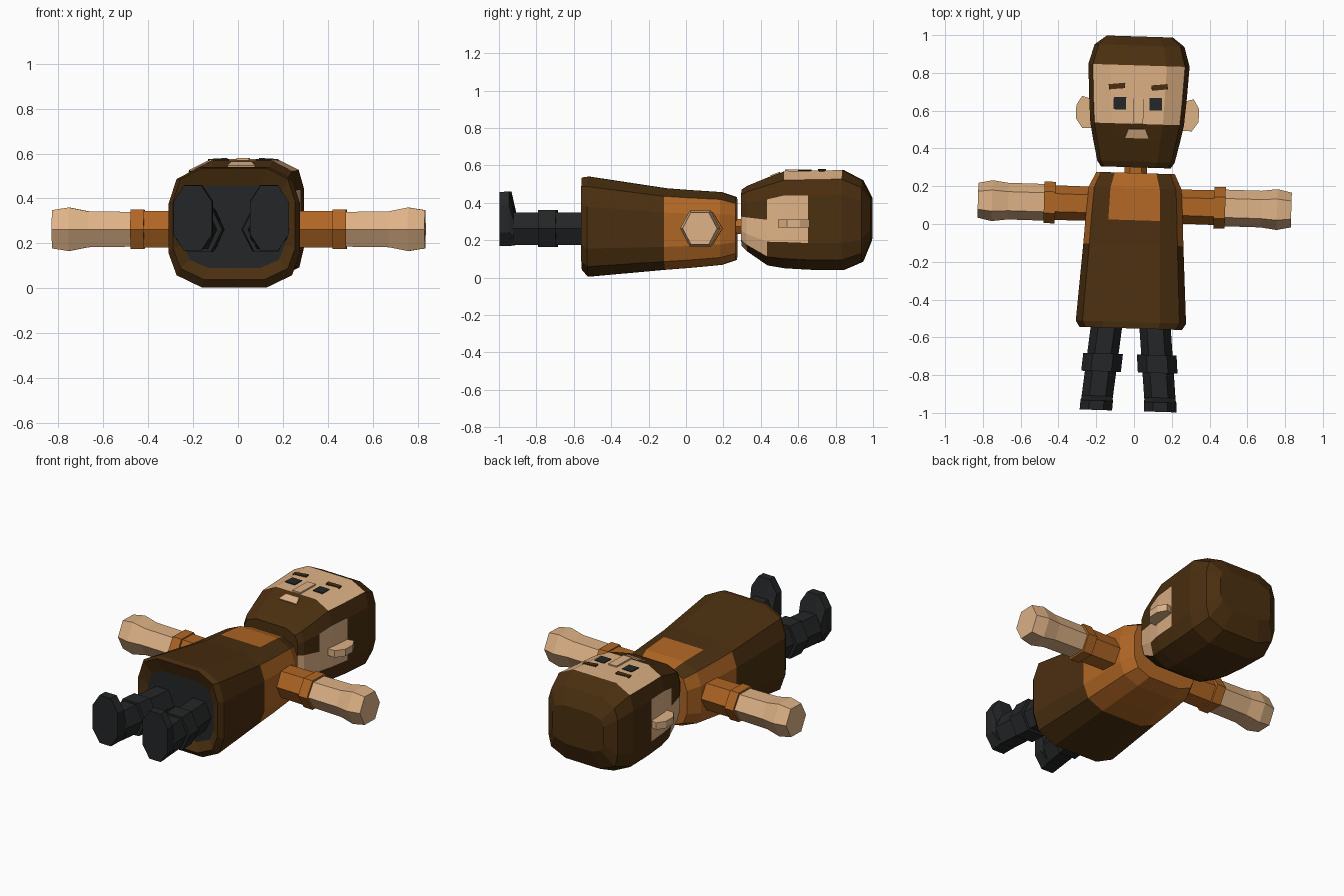
import bpy, bmesh, math
from mathutils import Matrix, Vector

if "Cube" in bpy.data.objects:
    bpy.data.objects.remove(bpy.data.objects["Cube"])

TILT = Matrix.Rotation(math.radians(-1.8), 4, 'Z')   # whole figure lies slightly turned


def material(name, rgb):
    m = bpy.data.materials.new(name)
    m.diffuse_color = (*rgb, 1)
    m.use_nodes = True
    m.node_tree.nodes["Principled BSDF"].inputs["Base Color"].default_value = m.diffuse_color
    return m


BROWN = material("dark_brown", (0.069, 0.028, 0.005))
ORANGE = material("orange_cloth", (0.434, 0.133, 0.018))
SKIN = material("skin", (0.73, 0.445, 0.238))
BLACK = material("black_cloth", (0.018, 0.019, 0.020))


def finish(name, bm, mats, rule=None):
    """Orient, colour by rule and place a finished bmesh."""
    bmesh.ops.recalc_face_normals(bm, faces=bm.faces)
    if rule:
        for f in bm.faces:
            f.material_index = rule(f.calc_center_median(), f.normal)
    bm.transform(TILT)
    me = bpy.data.meshes.new(name)
    bm.to_mesh(me)
    bm.free()
    for m in mats:
        me.materials.append(m)
    ob = bpy.data.objects.new(name, me)
    bpy.context.collection.objects.link(ob)
    return ob


def loft(name, half, rings, mats, rule=None, axis='Y'):
    """Skin a mirrored section along an axis. ring = (t, centre_u, centre_v, size_u, size_v)."""
    section = half + [(-u, v) for u, v in reversed(half)]
    n = len(section)
    bm = bmesh.new()
    loops = []
    for t, cu, cv, su, sv in rings:
        pts = [(cu + u * su, cv + v * sv) for u, v in section]
        loops.append([bm.verts.new((u, t, v) if axis == 'Y' else (t, u, v)) for u, v in pts])
    for a, b in zip(loops, loops[1:]):
        for i in range(n):
            j = (i + 1) % n
            bm.faces.new((a[i], a[j], b[j], b[i]))
    for lp in (loops[0], loops[-1]):                 # caps as strips
        for i in range(n // 2 - 1):
            bm.faces.new((lp[i], lp[i + 1], lp[n - 2 - i], lp[n - 1 - i]))
    return finish(name, bm, mats, rule)


def plate(name, outline, thick, loc, mat, rot=(0, 0, 0)):
    """Flat prism from an xy outline, turned and moved into place."""
    bm = bmesh.new()
    face = bm.faces.new([bm.verts.new((x, y, 0)) for x, y in outline])
    ext = bmesh.ops.extrude_face_region(bm, geom=[face])
    bmesh.ops.translate(bm, vec=(0, 0, thick),
                        verts=[v for v in ext['geom'] if isinstance(v, bmesh.types.BMVert)])
    m = Matrix.Translation(Vector(loc))
    for a, ax in zip(rot, 'XYZ'):
        m = m @ Matrix.Rotation(a, 4, ax)
    bm.transform(m)
    return finish(name, bm, [mat])


def rect(w, h):
    return [(-w / 2, -h / 2), (w / 2, -h / 2), (w / 2, h / 2), (-w / 2, h / 2)]


def span(y, w, z0, z1):
    """Ring centred on x = 0 with sections given as 0..1 heights."""
    return (y, 0, z0, w, z1 - z0)


# Torso: long apron coat over an orange shirt, open dark hem
def torso_rule(c, n):
    if c.y < -0.515 and abs(c.x) < 0.01 and abs(n.y) > 0.99:
        return 2                                     # dark filling inside the hem
    front = n.z > 0.45
    if c.y > 0.02 and front and abs(c.x) < 0.05:
        return 1                                     # bib patch
    return 1 if c.y > -0.11 and not front else 0


body_half = [(0.53, 1), (0.88, 0.9), (1, 0.7), (1, 0.28), (0.88, 0.1), (0.5, 0)]
loft("torso", body_half, [
    span(-0.525, 0.225, 0.09, 0.455), span(-0.553, 0.272, 0.04, 0.535),
    span(-0.52, 0.292, 0.005, 0.54), span(-0.11, 0.265, 0.042, 0.478),
    span(0.02, 0.258, 0.052, 0.468), span(0.19, 0.246, 0.068, 0.457),
    span(0.27, 0.208, 0.095, 0.43)], [BROWN, ORANGE, BLACK], torso_rule)

# Neck
hexa = [(0.52, 1), (1, 0), (0.52, -1)]
loft("neck", hexa, [(0.25, 0, 0.272, 0.06, 0.04), (0.32, 0, 0.272, 0.06, 0.04)], [ORANGE])


# Head: hair, beard, face and side skin are rings of one rounded block
def head_rule(c, n):
    if 0.53 < c.y < 0.84 and n.z > 0.45:
        return 1                                     # face
    if 0.44 < c.y < 0.66 and abs(n.x) > 0.85 and 0.18 < c.z < 0.44:
        return 1                                     # skin around the ear
    if c.y < 0.44 and 0.1 < c.z < 0.31 and n.z > -0.75:
        return 1                                     # jaw below the beard
    return 0


head_half = [(0.55, 1), (0.91, 0.91), (1, 0.75), (1, 0.52), (1, 0.27), (0.92, 0.1), (0.5, 0)]
loft("head", head_half, [
    span(0.30, 0.185, 0.17, 0.47), span(0.33, 0.205, 0.14, 0.49),
    span(0.44, 0.23, 0.065, 0.535), span(0.53, 0.248, 0.05, 0.568),
    span(0.66, 0.258, 0.042, 0.571), span(0.84, 0.268, 0.04, 0.575),
    span(0.945, 0.238, 0.085, 0.52), span(0.993, 0.175, 0.20, 0.43)],
    [BROWN, SKIN], head_rule)

# Face details
plate("nose", rect(0.055, 0.14), 0.009, (0.004, 0.60, 0.57), SKIN)
plate("mouth", [(-0.062, -0.025), (0.062, -0.025), (0.045, 0.025), (-0.045, 0.025)],
      0.008, (0, 0.48, 0.548), SKIN, (0.355, 0, 0))

for s, side in ((-1, "left"), (1, "right")):
    plate(side + "_eye", rect(0.066, 0.066), 0.006, (s * 0.095, 0.637, 0.569), BLACK)
    plate(side + "_eyebrow", rect(0.085, 0.028), 0.009, (s * 0.113, 0.727, 0.569), BROWN,
          (0, s * 0.06, -s * 0.12 if s < 0 else 0.12))
    ear = [(0.23, 0.50), (0.29, 0.50), (0.325, 0.55), (0.325, 0.62), (0.295, 0.67), (0.23, 0.65)]
    plate(side + "_ear", [(s * x, y) for x, y in ear], 0.042, (0, 0, 0.268), SKIN)

    # Arm: sleeve, cuff, forearm with fist
    def arm(name, rings, mat):
        loft(side + name, hexa, [(s * x, 0.1, 0.263, ry, rz) for x, ry, rz in rings],
             [mat], axis='X')
    arm("_sleeve", [(0.20, 0.09, 0.08), (0.43, 0.092, 0.082)], ORANGE)
    arm("_cuff", [(0.42, 0.11, 0.088), (0.48, 0.11, 0.088)], ORANGE)
    arm("_hand", [(0.46, 0.097, 0.077), (0.67, 0.097, 0.08), (0.755, 0.108, 0.097),
                  (0.83, 0.092, 0.085)], SKIN)

    # Leg: trouser leg, boot cuff, foot
    def leg(name, half, rings):
        loft(side + name, half, [(y, s * x, z, rx, rz) for y, x, z, rx, rz in rings], [BLACK])
    leg("_leg", hexa, [(-0.50, 0.124, 0.262, 0.083, 0.087), (-0.97, 0.171, 0.262, 0.083, 0.087)])
    leg("_boot_cuff", hexa, [(-0.69, 0.142, 0.262, 0.105, 0.099),
                             (-0.785, 0.150, 0.262, 0.105, 0.099)])
    leg("_foot", [(0.45, 1), (1, 0.5), (1, -0.5), (0.45, -1)],
        [(-0.99, 0.171, 0.313, 0.086, 0.145), (-0.94, 0.168, 0.315, 0.086, 0.145),
         (-0.915, 0.166, 0.262, 0.080, 0.088)])
